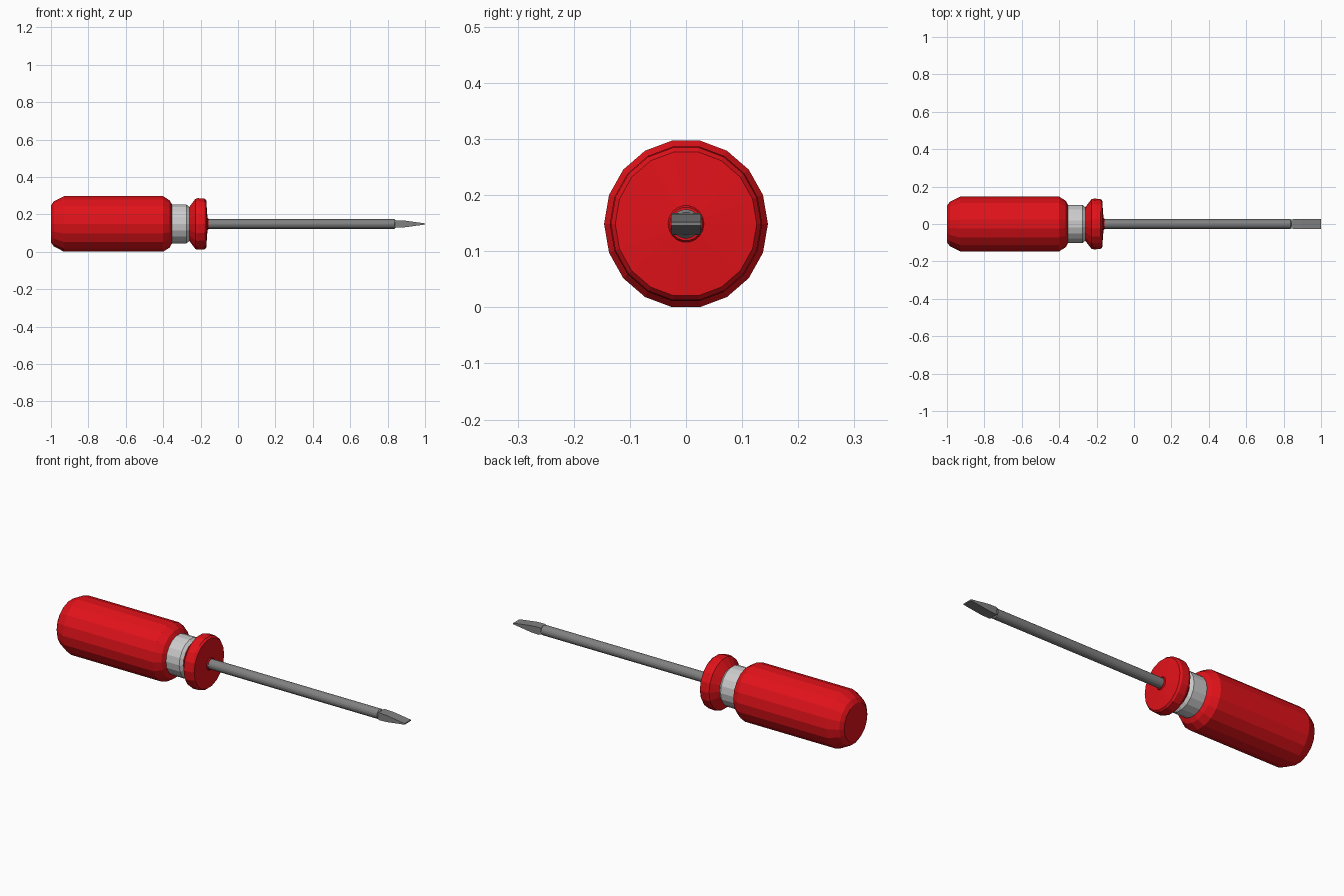
import bpy, bmesh, math

if "Cube" in bpy.data.objects:
    bpy.data.objects.remove(bpy.data.objects["Cube"])

CZ = 0.1487  # height of the tool's axis


def colour(name, rgb):
    m = bpy.data.materials.new(name)
    m.diffuse_color = (*rgb, 1)
    m.use_nodes = True
    m.node_tree.nodes["Principled BSDF"].inputs["Base Color"].default_value = m.diffuse_color
    return m


def finish(name, bm, mat=None):
    bmesh.ops.recalc_face_normals(bm, faces=bm.faces)
    me = bpy.data.meshes.new(name)
    bm.to_mesh(me)
    bm.free()
    ob = bpy.data.objects.new(name, me)
    bpy.context.collection.objects.link(ob)
    ob.location.z = CZ
    if mat:
        me.materials.append(mat)
    return ob


def loft(name, rings, mat=None):
    """Bridge equal-length point rings and cap both ends."""
    bm = bmesh.new()
    loops = [[bm.verts.new(p) for p in ring] for ring in rings]
    n = len(loops[0])
    for a, b in zip(loops, loops[1:]):
        for i in range(n):
            j = (i + 1) % n
            bm.faces.new((a[i], a[j], b[j], b[i]))
    bm.faces.new(loops[0])
    bm.faces.new(loops[-1])
    return finish(name, bm, mat)


def turned(name, profile, sides=18, mat=None, sy=0.97):
    """Lathe (x, radius) points around the x axis; sy flattens it in y."""
    rings = []
    for x, r in profile:
        angles = [2 * math.pi * i / sides for i in range(sides)]
        rings.append([(x, r * sy * math.cos(a), r * math.sin(a)) for a in angles])
    return loft(name, rings, mat)


red = colour("red_plastic", (0.75, 0.006, 0.01))
white = colour("pale_collar", (0.6, 0.6, 0.59))
steel = colour("steel", (0.22, 0.22, 0.22))

# Grip with rounded butt and chamfered front
turned("handle_grip", [(-1, 0.1), (-0.985, 0.122), (-0.93, 0.1505),
                       (-0.4, 0.1505), (-0.365, 0.128), (-0.35, 0.1)], mat=red)

# Pale neck between grip and guard
turned("neck_collar", [(-0.36, 0.105), (-0.275, 0.105), (-0.255, 0.088)], mat=white)

# Flared guard with a small boss where the shaft enters
turned("handle_guard", [(-0.262, 0.09), (-0.228, 0.136), (-0.215, 0.14),
                        (-0.18, 0.138), (-0.17, 0.13), (-0.163, 0.033),
                        (-0.158, 0.03)], mat=red)

# Steel shaft with a slightly chamfered end
turned("shaft", [(-0.2, 0.026), (0.836, 0.026), (0.843, 0.021)], 18, steel, 1)

# Flat blade tapering to a thin edge
sections = [(0.838, 0.022, 0.017), (0.85, 0.0255, 0.0195),
            (0.895, 0.0265, 0.0175), (1.0, 0.0265, 0.003)]
loft("blade_tip", [[(x, -w, -t), (x, w, -t), (x, w, t), (x, -w, t)]
                   for x, w, t in sections], steel)
